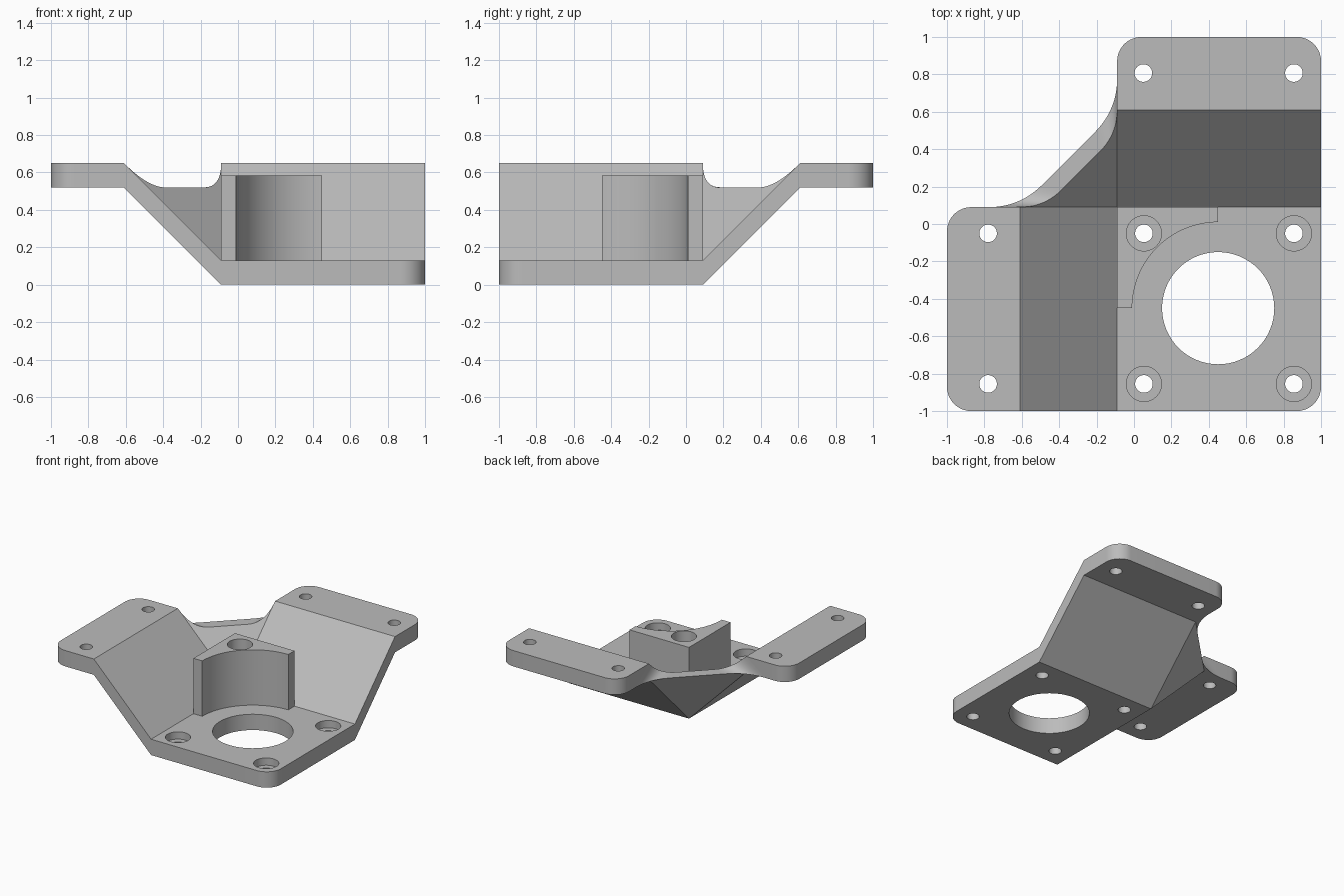
import bpy, bmesh, math
from mathutils import Vector

if "Cube" in bpy.data.objects:
    bpy.data.objects.remove(bpy.data.objects["Cube"])

BEND, TOP, PLATE, RISE = 0.09, 0.65, 0.13, 0.52   # bend line, height, thickness, ramp rise
EDGE = BEND + RISE                                # where a ramp meets its flange
CORNER = 0.13

grey = bpy.data.materials.new("plain_grey")
grey.use_nodes = True
grey.diffuse_color = (0.5, 0.5, 0.5, 1)
grey.node_tree.nodes["Principled BSDF"].inputs["Base Color"].default_value = (0.5, 0.5, 0.5, 1)


def finish(name, bm, swap=False):
    """Turn a bmesh into an object; swap reflects it across the plan diagonal."""
    if swap:
        for v in bm.verts:
            v.co = Vector((-v.co.y, -v.co.x, v.co.z))
    bmesh.ops.recalc_face_normals(bm, faces=bm.faces)
    mesh = bpy.data.meshes.new(name)
    bm.to_mesh(mesh)
    bm.free()
    mesh.materials.append(grey)
    obj = bpy.data.objects.new(name, mesh)
    bpy.context.collection.objects.link(obj)
    return obj


def prism(name, points, offset, swap=False):
    bm = bmesh.new()
    face = bm.faces.new([bm.verts.new(p) for p in points])
    new = bmesh.ops.extrude_face_region(bm, geom=[face])["geom"]
    bmesh.ops.translate(bm, verts=[g for g in new if isinstance(g, bmesh.types.BMVert)], vec=offset)
    return finish(name, bm, swap)


def arc(cx, cy, r, start, end, z, steps=16):
    angles = [math.radians(start + (end - start) * i / steps) for i in range(steps + 1)]
    return [(cx + r * math.cos(a), cy + r * math.sin(a), z) for a in angles]


def bore(obj, x, y, r, low, high):
    """Cut a vertical round hole."""
    bm = bmesh.new()
    bmesh.ops.create_cone(bm, cap_ends=True, segments=64, radius1=r, radius2=r, depth=high - low)
    bmesh.ops.translate(bm, verts=bm.verts, vec=(x, y, (low + high) / 2))
    cutter = finish("hole_cutter", bm)
    cutter.hide_render = True
    mod = obj.modifiers.new("hole", "BOOLEAN")
    mod.operation, mod.solver, mod.object = "DIFFERENCE", "EXACT", cutter
    bpy.context.view_layer.objects.active = obj
    bpy.ops.object.modifier_apply(modifier=mod.name)
    bpy.data.objects.remove(cutter)


# Base plate with one rounded corner
base = prism("base_plate", [(-BEND, BEND, 0), (-BEND, -1, 0)]
             + arc(1 - CORNER, CORNER - 1, CORNER, -90, 0, 0) + [(1, BEND, 0)], (0, 0, PLATE))
bore(base, 0.45, -0.45, 0.3, -0.1, 0.3)

# Two sloping arms, each ending in a rounded flange
parts = [base]
flanges = []
for side, swap in (("left", False), ("back", True)):
    side = "right" if side == "left" else side
    ramp = [(-BEND, -1, 0), (-EDGE, -1, RISE), (-EDGE, -1, TOP), (-BEND, -1, PLATE)]
    parts.append(prism(side + "_ramp", ramp, (0, 1 + BEND, 0), swap))
    outline = [(-EDGE, -1, RISE), (-EDGE, BEND, RISE)]
    outline += arc(CORNER - 1, BEND - CORNER, CORNER, 90, 180, RISE)
    outline += arc(CORNER - 1, CORNER - 1, CORNER, 180, 270, RISE)
    flanges.append(prism(side + "_flange", outline, (0, 0, PLATE), swap))
parts += flanges
for t in (-0.05, -0.855):
    bore(flanges[0], -0.78, t, 0.047, 0.4, 0.8)
    bore(flanges[1], -t, 0.807, 0.047, 0.4, 0.8)

# Corner boss, hollowed around the large opening
boss = prism("corner_boss", [(-BEND, BEND, PLATE), (-BEND, -0.45, PLATE)]
             + arc(0.45, -0.45, 0.46, 180, 90, PLATE, 32) + [(0.45, BEND, PLATE)], (0, 0, 0.455))
parts.append(boss)

# Counterbored screw holes
for x in (0.053, 0.855):
    for y in (-0.05, -0.855):
        bore(base, x, y, 0.094, 0.07, 0.3)
        bore(base, x, y, 0.047, -0.1, 0.3)
bore(boss, 0.053, -0.05, 0.094, 0, 0.8)


# Web joining the two ramps, with a blended outer edge
def edge_curve(total, reach, steps=14):
    a, c = Vector((total + reach, 0)), Vector((total, 0))
    b = c + Vector((-1, 1)).normalized() * reach
    half = []
    for i in range(steps + 1):
        s = i / steps
        half.append(a * (1 - s) ** 2 + c * 2 * s * (1 - s) + b * s * s)
    return half + [Vector((p.y, p.x)) for p in reversed(half)]


bm = bmesh.new()


def web_vert(u, v, z):
    return bm.verts.new((-BEND - u, BEND + v, z))


inner = [web_vert(p.x, p.y, PLATE + p.x + p.y) for p in edge_curve(RISE - PLATE, PLATE)]
outer = [web_vert(p.x, p.y, RISE) for p in edge_curve(RISE, 0.17)]
low, high = web_vert(0, 0, 0), web_vert(0, 0, PLATE)
end_a, end_b = web_vert(RISE, 0, RISE), web_vert(0, RISE, RISE)
half = len(outer) // 2
bm.faces.new([high] + inner)
for i in range(len(inner) - 1):
    bm.faces.new((inner[i], inner[i + 1], outer[i + 1], outer[i]))
bm.faces.new([end_a] + outer[:half])
bm.faces.new([end_b] + outer[half:])
bm.faces.new((low, end_a, outer[half - 1], outer[half], end_b))
bm.faces.new((low, high, inner[0], outer[0], end_a))
bm.faces.new((low, high, inner[-1], outer[-1], end_b))
parts.append(finish("corner_web", bm))

# Smooth the curved walls and keep edges sharp
bpy.ops.object.select_all(action="DESELECT")
for obj in parts:
    obj.select_set(True)
bpy.context.view_layer.objects.active = base
bpy.ops.object.shade_smooth_by_angle(angle=math.radians(25))
